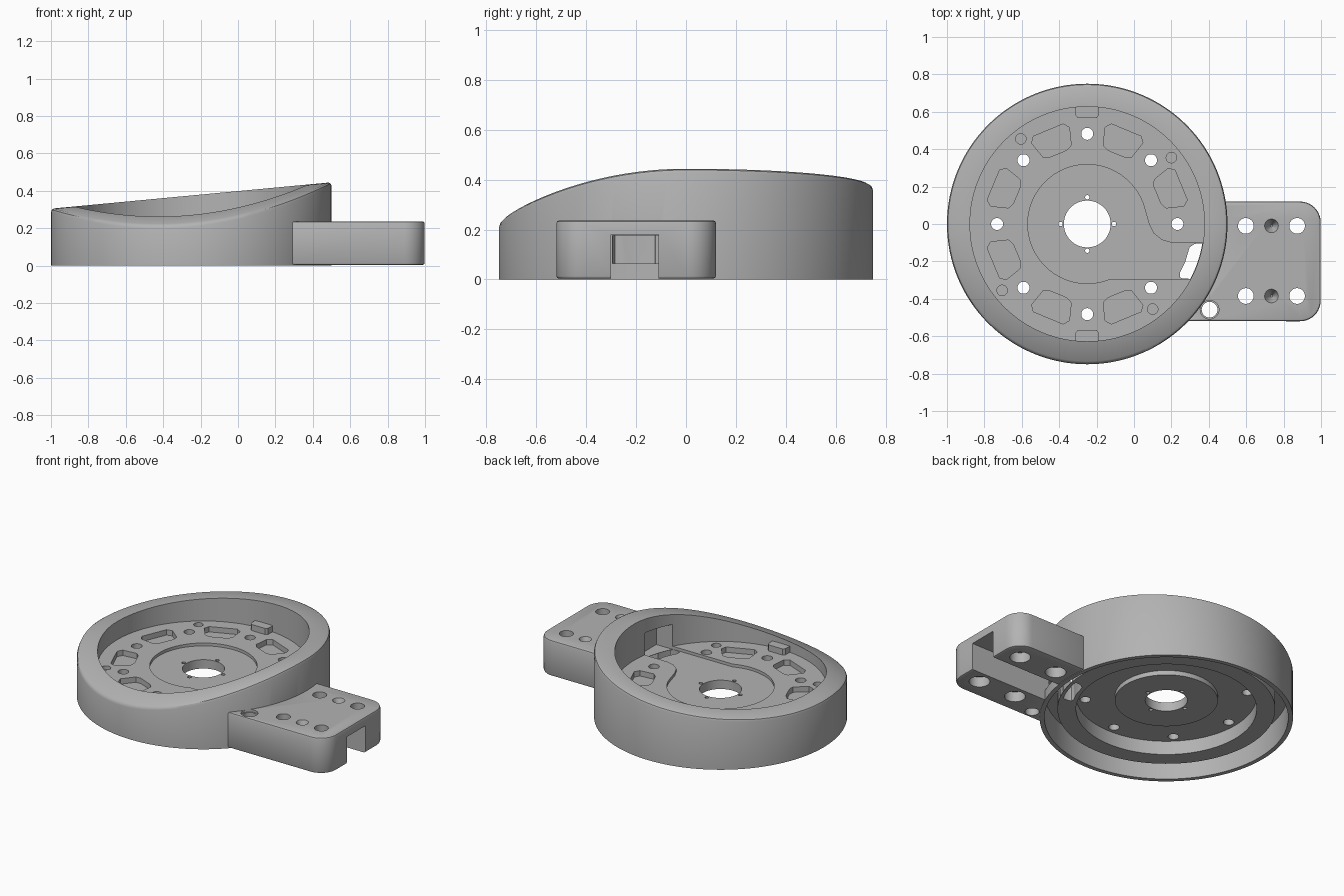
import bpy, bmesh, math
from math import sin, cos, radians
from mathutils import Matrix

cube = bpy.data.objects.get("Cube")
if cube:
    bpy.data.objects.remove(cube, do_unlink=True)

CX = -0.25           # axis of the round housing
SEG = 128
FLOOR = 0.197        # top of the housing floor
HUB = 0.178          # top of the sunken hub

grey = bpy.data.materials.new("plain grey")
grey.use_nodes = True
grey.diffuse_color = (0.45, 0.45, 0.45, 1)
grey.node_tree.nodes["Principled BSDF"].inputs["Base Color"].default_value = (0.45, 0.45, 0.45, 1)


def finish(name, bm):
    bmesh.ops.recalc_face_normals(bm, faces=bm.faces)
    mesh = bpy.data.meshes.new(name)
    bm.to_mesh(mesh)
    bm.free()
    mesh.materials.append(grey)
    obj = bpy.data.objects.new(name, mesh)
    bpy.context.collection.objects.link(obj)
    return obj


def prism(bm, points, z0, z1):
    low = [bm.verts.new((x, y, z0)) for x, y in points]
    high = [bm.verts.new((x, y, z1)) for x, y in points]
    bm.faces.new(low[::-1])
    bm.faces.new(high)
    for i in range(len(points)):
        j = (i + 1) % len(points)
        bm.faces.new((low[i], low[j], high[j], high[i]))


def box(bm, x0, x1, y0, y1, z0, z1):
    prism(bm, [(x0, y0), (x1, y0), (x1, y1), (x0, y1)], z0, z1)


def arc(x, y, r, a0, a1, n):
    steps = [radians(a0 + (a1 - a0) * i / n) for i in range(n + 1)]
    return [(x + r * cos(a), y + r * sin(a)) for a in steps]


def disc(bm, x, y, r, z0, z1, n=32):
    prism(bm, arc(x, y, r, 0, 360 - 360 / n, n - 1), z0, z1)


def polar(r, degrees):
    return CX + r * cos(radians(degrees)), r * sin(radians(degrees))


def apply_modifier(obj, mod):
    bpy.context.view_layer.objects.active = obj
    bpy.ops.object.modifier_apply(modifier=mod.name)


def cut(obj, bm):
    cutter = finish("cutter", bm)
    mod = obj.modifiers.new("cut", 'BOOLEAN')
    mod.operation = 'DIFFERENCE'
    mod.solver = 'EXACT'
    mod.object = cutter
    apply_modifier(obj, mod)
    bpy.data.objects.remove(cutter, do_unlink=True)


def smooth(obj):
    bpy.ops.object.select_all(action='DESELECT')
    obj.select_set(True)
    bpy.context.view_layer.objects.active = obj
    bpy.ops.object.shade_smooth_by_angle(angle=radians(30))


def rim_height(x, y):
    return 0.375 + 0.094 * (x - CX) - 0.265 * min(y, 0) ** 2


# Housing: revolved section; "rim" points follow the sweeping top surface
section = [(0.125, 0.12), (0.305, 0.12), (0.305, 0.15), (0.535, 0.15),
           (0.535, 0.06), (0.645, 0.06), (0.645, 0.17), (0.722, 0.17),
           (0.722, 0), (0.75, 0)]
rim = [(0.75, -0.018), (0.745, -0.006), (0.734, 0), (0.627, 0)]
bm = bmesh.new()
loops = []
for i in range(SEG):
    a = 360 * i / SEG
    loop = [(*polar(r, a), z) for r, z in section]
    loop += [(*polar(r, a), rim_height(*polar(r, a)) + dz) for r, dz in rim]
    loop += [(*polar(r, a), FLOOR) for r in (0.627, 0.125)]
    loops.append([bm.verts.new(p) for p in loop])
for i, a in enumerate(loops):
    b = loops[(i + 1) % SEG]
    for j in range(len(a)):
        k = (j + 1) % len(a)
        bm.faces.new((a[j], b[j], b[k], a[k]))
housing = finish("housing", bm)

# Sunken hub with its cable channel
bm = bmesh.new()
outline = arc(CX, 0, 0.318, 15, 292, 72)
outline += arc(CX, 0, 0.624, -28.2, -9.2, 8)
outline += [(0.2, -0.1), (0.15, -0.085), (0.105, -0.05), (0.08, 0), (0.066, 0.05)]
prism(bm, outline, HUB, 0.23)
cut(housing, bm)

# Floor pockets, bolt holes, screw seats and hub pin holes
bm = bmesh.new()
for k in range(8):
    disc(bm, *polar(0.482, 45 * k), 0.032, -0.1, 0.23)
    mid = 22.5 + 45 * k
    if k != 7:
        corners = [(0.41, -7), (0.43, -11), (0.525, -12), (0.55, -9),
                   (0.55, 9), (0.525, 12), (0.43, 11), (0.41, 7)]
        prism(bm, [polar(r, mid + a) for r, a in corners], FLOOR - 0.035, 0.23)
for x, y in ((-0.605, 0.455), (0.2, 0.355), (-0.705, -0.355), (0.1, -0.455)):
    disc(bm, x, y, 0.028, FLOOR - 0.025, 0.23)
for k in range(4):
    disc(bm, *polar(0.143, 90 * k), 0.012, 0, 0.23, 12)
cut(housing, bm)

# Cable slot through the floor
bm = bmesh.new()
slot = [(0.26, -0.292)] + arc(CX, 0, 0.624, -28, -9.5, 8)
slot += [(0.325, -0.106), (0.297, -0.125), (0.275, -0.2), (0.245, -0.262), (0.245, -0.285)]
prism(bm, slot, -0.1, 0.23)
cut(housing, bm)

# Cable window through the wall below the floor
bm = bmesh.new()
box(bm, 0.3, 0.6, -0.295, -0.11, 0.065, 0.176)
cut(housing, bm)

# Recess in the inner wall above the slot
bm = bmesh.new()
box(bm, 0.25, 0.42, -0.293, -0.103, HUB, 0.34)
cut(housing, bm)
smooth(housing)

# Mounting arm, fitted around the housing
bm = bmesh.new()
outline = arc(CX, 0, 0.74, 9.4, -44.6, 24)
outline += arc(0.888, -0.41, 0.11, -90, 0, 10)
outline += arc(0.888, 0.01, 0.11, 0, 90, 10)
prism(bm, outline, 0.003, 0.237)
arm = finish("mounting_arm", bm)
bevel = arm.modifiers.new("bevel", 'BEVEL')
bevel.width = 0.012
bevel.segments = 2
bevel.limit_method = 'ANGLE'
bevel.angle_limit = radians(60)
apply_modifier(arm, bevel)

# Cable channel under the arm
bm = bmesh.new()
box(bm, 0.3, 1.2, -0.3, -0.11, -0.1, 0.18)
cut(arm, bm)

# Arm bolt holes and conical blind seats
bm = bmesh.new()
for y in (-0.01, -0.385):
    for x in (0.598, 0.872):
        disc(bm, x, y, 0.042, -0.1, 0.4)
    bmesh.ops.create_cone(bm, cap_ends=True, segments=32, radius1=0.006, radius2=0.04,
                          depth=0.08, matrix=Matrix.Translation((0.735, y, 0.205)))
disc(bm, 0.404, -0.458, 0.042, -0.1, 0.4)
cut(arm, bm)

# Counterbores below the bolts and a shallow seat beside the housing
bm = bmesh.new()
for y in (-0.01, -0.385):
    for x in (0.598, 0.872):
        disc(bm, x, y, 0.062, -0.1, 0.07)
disc(bm, 0.404, -0.458, 0.05, 0.222, 0.4)
cut(arm, bm)
smooth(arm)

# Locating tabs on the inner wall
for name, side in (("rear_tab", 1), ("front_tab", -1)):
    bm = bmesh.new()
    prism(bm, [(CX - 0.065, side * 0.64), (CX - 0.062, side * 0.58), (CX - 0.05, side * 0.567),
               (CX + 0.05, side * 0.567), (CX + 0.062, side * 0.58), (CX + 0.065, side * 0.64)],
          FLOOR - 0.01, FLOOR + 0.04)
    finish(name, bm)
